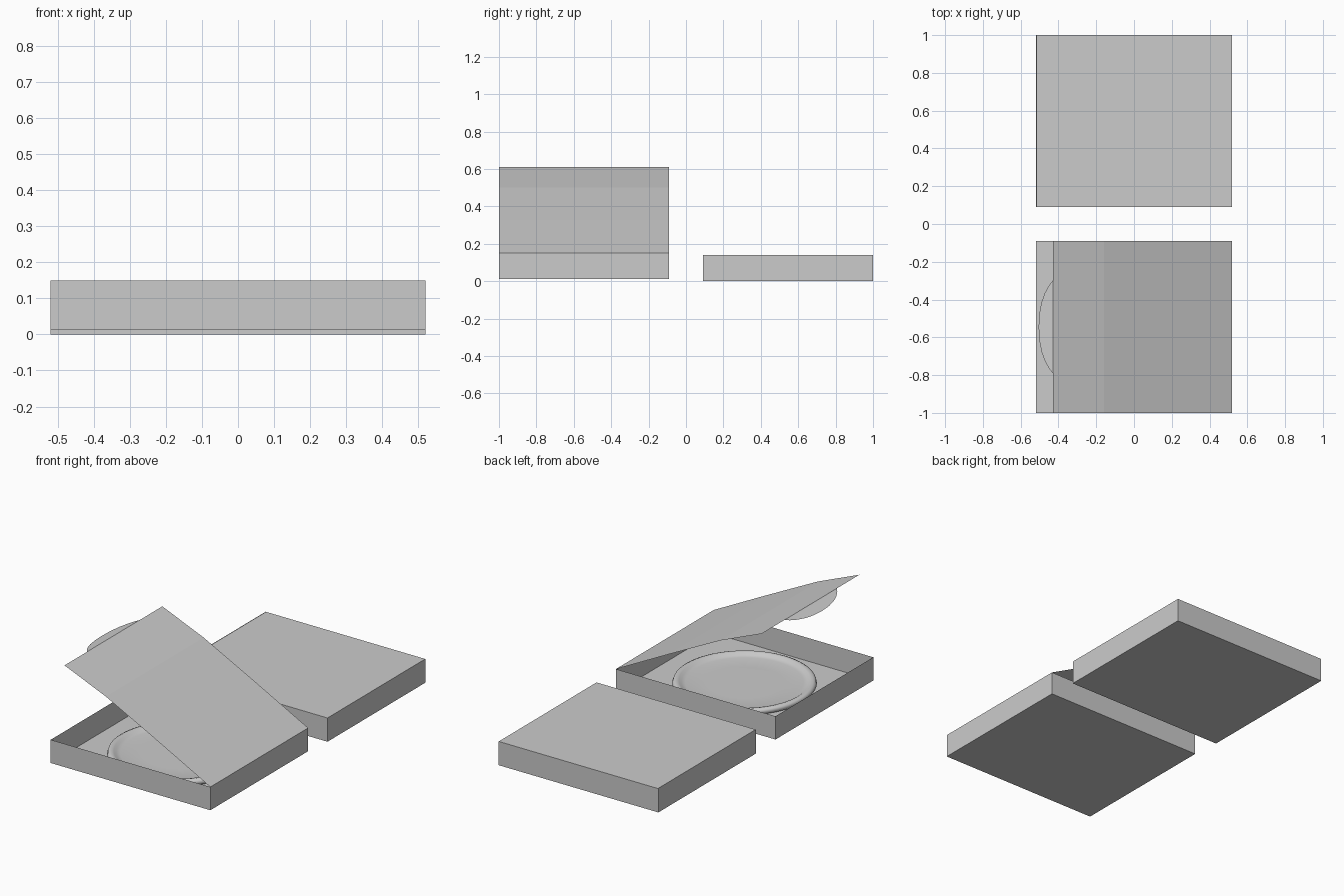
import bpy
import bmesh
from math import cos, sin, pi

cube = bpy.data.objects.get("Cube")
if cube:
    bpy.data.objects.remove(cube, do_unlink=True)

grey = bpy.data.materials.new("plain grey")
grey.use_nodes = True
colour = (0.6, 0.6, 0.6, 1)
grey.diffuse_color = colour
grey.node_tree.nodes["Principled BSDF"].inputs["Base Color"].default_value = colour

HALF_X, HALF_Y = 0.52, 0.455
OPEN_Y, CLOSED_Y = -0.545, 0.545


def add_object(name, bm):
    mesh = bpy.data.meshes.new(name)
    bm.to_mesh(mesh)
    bm.free()
    mesh.materials.append(grey)
    obj = bpy.data.objects.new(name, mesh)
    bpy.context.collection.objects.link(obj)
    return obj


def tray(name, y, bottom, top):
    """Thin card tray: a box with its upper face removed."""
    bm = bmesh.new()
    bmesh.ops.create_cube(bm, size=1)
    for v in bm.verts:
        v.co = (v.co.x * 2 * HALF_X, v.co.y * 2 * HALF_Y + y,
                top if v.co.z > 0 else bottom)
    lid_face = max(bm.faces, key=lambda f: f.calc_center_median().z)
    bmesh.ops.delete(bm, geom=[lid_face], context='FACES_ONLY')
    return add_object(name, bm)


def sheet(name, y, profile):
    """Folded card: an x-z profile swept across the box width."""
    bm = bmesh.new()
    rows = [[bm.verts.new((x, y + s * HALF_Y, z)) for s in (-1, 1)]
            for x, z in profile]
    for a, b in zip(rows, rows[1:]):
        bm.faces.new((a[0], a[1], b[1], b[0]))
    return add_object(name, bm)


# Trays of both boxes
tray("open_box_tray", OPEN_Y, 0.013, 0.15)
tray("closed_box_tray", CLOSED_Y, 0.0, 0.14)

# Raised lid, bowed slightly along its length
sheet("open_lid", OPEN_Y, [(0.52, 0.15), (0.18, 0.327), (-0.16, 0.5), (-0.43, 0.612)])

# Shut lid with its flap tucked inside the tray
sheet("closed_lid", CLOSED_Y, [(0.52, 0.14), (-0.517, 0.14), (-0.511, 0.06)])

# Curved tuck flap at the free end of the raised lid
bm = bmesh.new()
outline = [(0.245, 0), (0.22, 0.02), (0.18, 0.042), (0.13, 0.06), (0.07, 0.071), (0, 0.075)]
outline += [(-y, d) for y, d in reversed(outline[:-1])]
bm.faces.new([bm.verts.new((-0.43 - d, OPEN_Y + y, 0.612 - 0.26 * d)) for y, d in outline])
add_object("lid_tuck_flap", bm)

# Round pizza: flat middle and rounded crust, turned from a profile
profile = [(0.355, 0.014), (0.377, 0.02), (0.386, 0.033), (0.381, 0.047),
           (0.366, 0.054), (0.35, 0.05), (0.337, 0.041), (0.315, 0.036), (0.2, 0.037)]
SEGMENTS = 64
bm = bmesh.new()
rings = [[bm.verts.new((r * cos(2 * pi * i / SEGMENTS),
                        OPEN_Y + r * sin(2 * pi * i / SEGMENTS), z))
          for i in range(SEGMENTS)] for r, z in profile]
for a, b in zip(rings, rings[1:]):
    for i in range(SEGMENTS):
        j = (i + 1) % SEGMENTS
        bm.faces.new((a[i], a[j], b[j], b[i]))
bm.faces.new(rings[-1])
bm.faces.new(list(reversed(rings[0])))
for f in bm.faces:
    f.smooth = True
add_object("pizza", bm)
